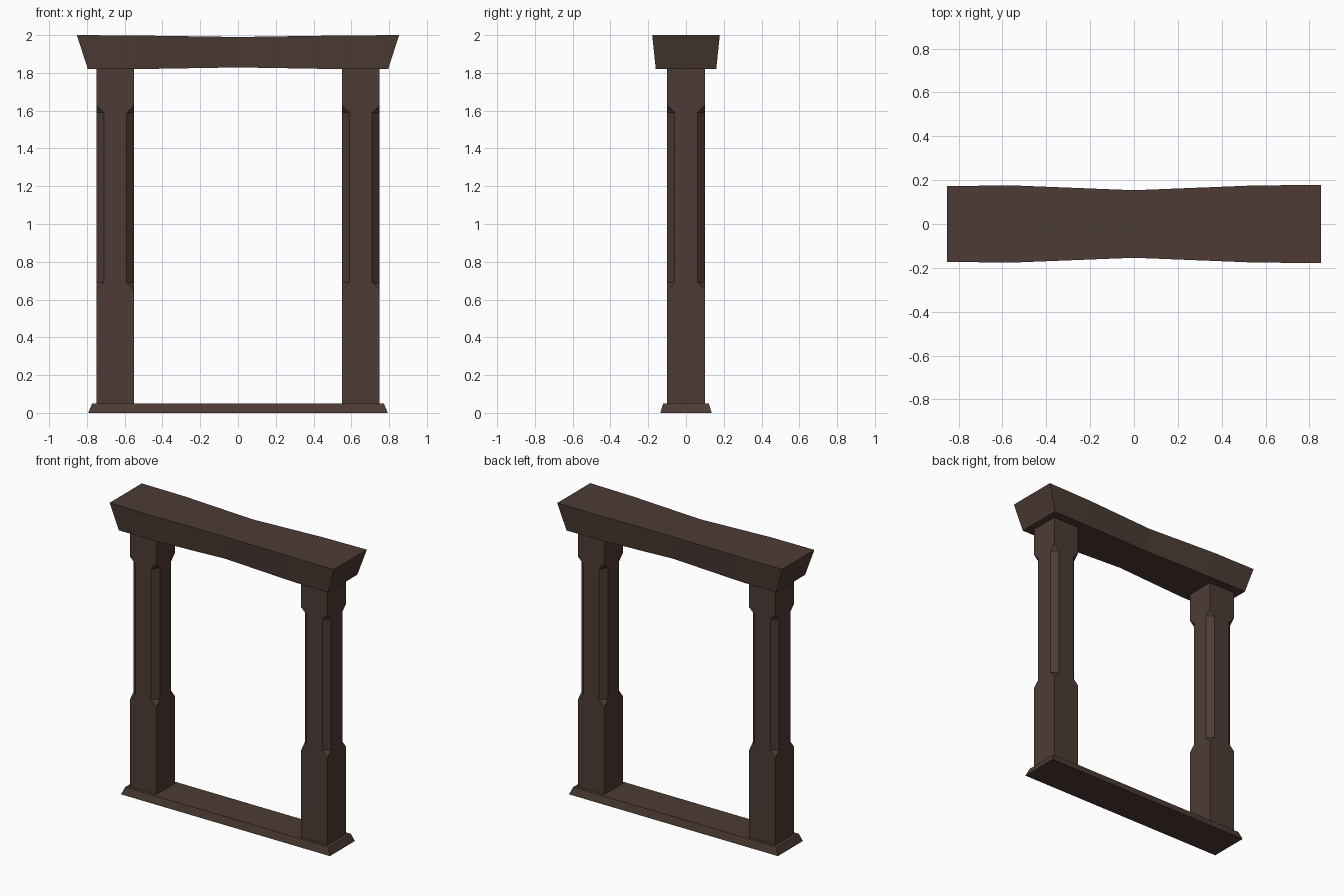
import bpy, bmesh

if "Cube" in bpy.data.objects:
    bpy.data.objects.remove(bpy.data.objects["Cube"], do_unlink=True)

# Single dark timber colour
COLOR = (0.074, 0.044, 0.035, 1.0)
wood = bpy.data.materials.new("dark_brown_wood")
wood.use_nodes = True
wood.diffuse_color = COLOR
bsdf = next(n for n in wood.node_tree.nodes if n.type == 'BSDF_PRINCIPLED')
bsdf.inputs["Base Color"].default_value = COLOR
bsdf.inputs["Roughness"].default_value = 0.9


def loft(name, rings):
    """Skin a stack of equal-length rings, cap both ends, merge collapsed corners."""
    bm = bmesh.new()
    loops = [[bm.verts.new(p) for p in ring] for ring in rings]
    n = len(rings[0])
    for low, high in zip(loops, loops[1:]):
        for i in range(n):
            j = (i + 1) % n
            bm.faces.new((low[i], low[j], high[j], high[i]))
    bm.faces.new(loops[0][::-1])
    bm.faces.new(loops[-1])
    bmesh.ops.remove_doubles(bm, verts=bm.verts[:], dist=0.0005)
    bmesh.ops.recalc_face_normals(bm, faces=bm.faces[:])
    mesh = bpy.data.meshes.new(name)
    bm.to_mesh(mesh)
    bm.free()
    mesh.materials.append(wood)
    obj = bpy.data.objects.new(name, mesh)
    bpy.context.collection.objects.link(obj)
    return obj


def rectangle(hx, hy, z):
    return [(-hx, -hy, z), (hx, -hy, z), (hx, hy, z), (-hx, hy, z)]


def cut_square(cx, h, cut, z):
    """Square ring with its corners cut off by the given amount."""
    ring = []
    for sx, sy in ((-1, -1), (1, -1), (1, 1), (-1, 1)):
        a = (cx + sx * (h - cut), sy * h, z)
        b = (cx + sx * h, sy * (h - cut), z)
        ring += [a, b] if sx * sy < 0 else [b, a]
    return ring


# Sill: a low slab with sloping sides
loft("sill", [rectangle(0.793, 0.136, 0), rectangle(0.772, 0.121, 0.05)])

# Posts with stopped chamfers on all four corners
PROFILE = [(0, 0.05), (0, 0.65), (0.04, 0.69), (0.04, 1.59), (0, 1.63), (0, 1.82)]
for side, cx in (("left", 0.65), ("right", -0.65)):
    loft(side + "_post", [cut_square(cx, 0.1, cut, z) for cut, z in PROFILE])

# Lintel: flared beam, pinched at mid-span
# (top x, bottom x, top half depth, bottom half depth, bottom z, top z)
STATIONS = [
    (-0.853, -0.795, 0.174, 0.157, 1.82, 2.0),
    (-0.53, -0.53, 0.175, 0.157, 1.82, 1.998),
    (0, 0, 0.154, 0.136, 1.829, 1.99),
    (0.53, 0.53, 0.175, 0.157, 1.82, 1.998),
    (0.853, 0.795, 0.179, 0.16, 1.82, 2.0),
]
loft("lintel", [[(xb, -yb, zb), (xb, yb, zb), (xt, yt, zt), (xt, -yt, zt)]
                for xt, xb, yt, yb, zb, zt in STATIONS])
